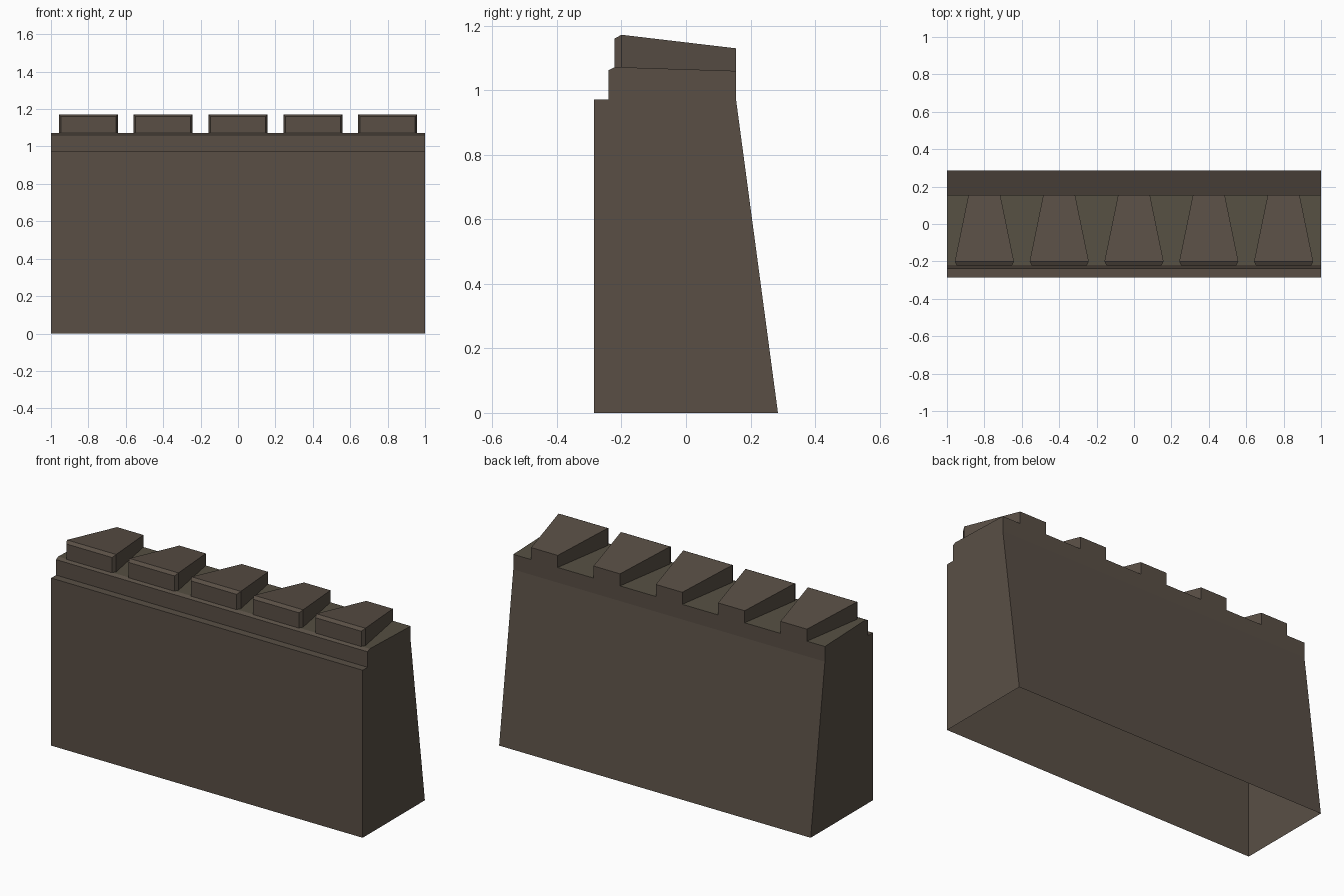
import bpy, bmesh

if "Cube" in bpy.data.objects:
    bpy.data.objects.remove(bpy.data.objects["Cube"])


def material(name, rgb):
    m = bpy.data.materials.new(name)
    m.diffuse_color = (*rgb, 1)
    m.use_nodes = True
    m.node_tree.nodes["Principled BSDF"].inputs["Base Color"].default_value = m.diffuse_color
    return m


stone = material("brown_stone", (0.100, 0.078, 0.060))
walkway = material("olive_stone", (0.092, 0.080, 0.055))


def loft(name, rows, cx=0.0, open_bottom=False, top_mat=None):
    """Block made of rows (y, half width, bottom z, top z) running front to back."""
    bm = bmesh.new()
    rings = []
    for y, w, z0, z1 in rows:
        pts = [(-w, z0), (w, z0), (w, z1), (-w, z1)]
        rings.append([bm.verts.new((cx + x, y, z)) for x, z in pts])
    bm.faces.new(rings[0])
    bm.faces.new(rings[-1][::-1])
    for a, b in zip(rings, rings[1:]):
        for i in range(4):
            j = (i + 1) % 4
            bm.faces.new((a[i], b[i], b[j], a[j]))
    bmesh.ops.remove_doubles(bm, verts=bm.verts[:], dist=1e-4)
    bmesh.ops.recalc_face_normals(bm, faces=bm.faces[:])
    if open_bottom:
        low = [f for f in bm.faces if all(v.co.z < 1e-3 for v in f.verts)]
        bmesh.ops.delete(bm, geom=low, context='FACES')
    bm.normal_update()
    if top_mat:
        for f in bm.faces:
            f.material_index = int(f.normal.z > 0.95)
    me = bpy.data.meshes.new(name)
    bm.to_mesh(me)
    bm.free()
    me.materials.append(stone)
    if top_mat:
        me.materials.append(top_mat)
    ob = bpy.data.objects.new(name, me)
    bpy.context.collection.objects.link(ob)
    return ob


# Main wall: upright front, sloping back, hollow underneath
loft("wall_body", [(-0.285, 1, 0, 0.972), (0.155, 1, 0, 0.972),
                   (0.285, 1, 0, 0)], open_bottom=True)

# Parapet slab with a chamfered front edge
loft("parapet_slab", [(-0.24, 1, 0.972, 1.062), (-0.22, 1, 0.972, 1.072),
                      (0.155, 1, 0.972, 1.06)], top_mat=walkway)

# Five wedge-shaped merlons, narrowing and falling to the back
for i in range(5):
    loft(f"merlon_{i + 1}", [(-0.222, 0.147, 1.05, 1.16),
                             (-0.2, 0.158, 1.05, 1.172),
                             (0.155, 0.085, 1.05, 1.13)], cx=-0.8 + 0.4 * i)
